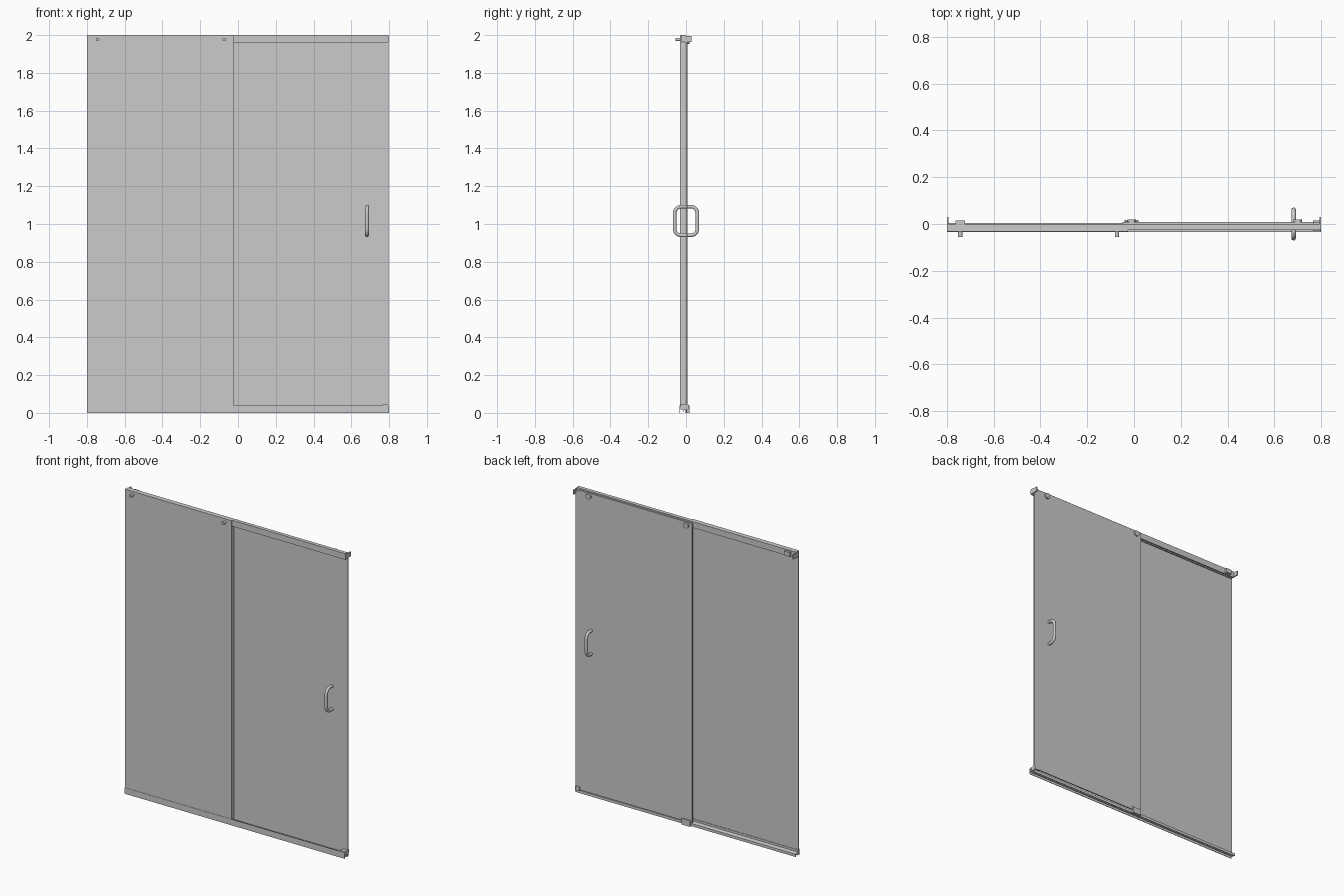
import bpy, bmesh, math
from mathutils import Vector, Matrix

if "Cube" in bpy.data.objects:
    bpy.data.objects.remove(bpy.data.objects["Cube"])


def finish(name, bm):
    bmesh.ops.recalc_face_normals(bm, faces=bm.faces[:])
    me = bpy.data.meshes.new(name)
    bm.to_mesh(me)
    bm.free()
    ob = bpy.data.objects.new(name, me)
    bpy.context.collection.objects.link(ob)
    return ob


def smooth(ob):
    bpy.ops.object.select_all(action='DESELECT')
    ob.select_set(True)
    bpy.context.view_layer.objects.active = ob
    bpy.ops.object.shade_smooth_by_angle()


def box(name, x, y, z):
    bm = bmesh.new()
    bmesh.ops.create_cube(bm, size=1)
    for v in bm.verts:
        v.co = Vector([(r[0] + r[1]) / 2 + c * (r[1] - r[0]) for r, c in zip((x, y, z), v.co)])
    return finish(name, bm)


def rail(name, x0, x1, profile):
    # extrude a closed (y, z) profile along x
    bm = bmesh.new()
    f = bm.faces.new([bm.verts.new((x0, y, z)) for y, z in profile])
    ext = bmesh.ops.extrude_face_region(bm, geom=[f])
    for g in ext['geom']:
        if isinstance(g, bmesh.types.BMVert):
            g.co.x = x1
    return finish(name, bm)


def disc(name, x, z, r, y0, y1):
    bm = bmesh.new()
    m = Matrix.Translation((x, (y0 + y1) / 2, z)) @ Matrix.Rotation(math.pi / 2, 4, 'X')
    bmesh.ops.create_cone(bm, cap_ends=True, segments=32, radius1=r, radius2=r, depth=y1 - y0, matrix=m)
    smooth(finish(name, bm))


def handle(name, x, y0, y1):
    # D-shaped pull bar with rounded corners
    zb, zt, r = 0.94, 1.092, 0.035
    s = 1 if y1 > y0 else -1
    pts = [(y0, zb)]
    for cz, a0 in ((zb + r, -90), (zt - r, 0)):
        for i in range(9):
            a = math.radians(a0 + i * 90 / 8)
            pts.append((y1 + s * r * (math.cos(a) - 1), cz + r * math.sin(a)))
    pts.append((y0, zt))
    cu = bpy.data.curves.new(name, 'CURVE')
    cu.dimensions = '3D'
    cu.bevel_depth = 0.01
    cu.bevel_resolution = 5
    cu.use_fill_caps = True
    sp = cu.splines.new('POLY')
    sp.points.add(len(pts) - 1)
    for p, (y, z) in zip(sp.points, pts):
        p.co = (x, y, z, 1)
    ob = bpy.data.objects.new(name, cu)
    bpy.context.collection.objects.link(ob)
    bpy.ops.object.select_all(action='DESELECT')
    ob.select_set(True)
    bpy.context.view_layer.objects.active = ob
    bpy.ops.object.convert(target='MESH')
    smooth(bpy.context.object)


# glass panels
box("fixed_panel", (-0.8, -0.025), (-0.033, -0.025), (0.036, 2.0))
box("sliding_door", (-0.05, 0.77), (0.0, 0.009), (0.024, 1.992))

# hollow header, open underneath with inward lips
rail("header_rail", -0.797, 0.797, [
    (-0.025, 1.96), (-0.025, 2.0), (-0.001, 2.0), (-0.001, 1.96), (-0.008, 1.96),
    (-0.008, 1.964), (-0.004, 1.964), (-0.004, 1.996), (-0.022, 1.996),
    (-0.022, 1.964), (-0.018, 1.964), (-0.018, 1.96)])

# hollow bottom rail with raised front lip
rail("bottom_rail", -0.8, 0.8, [
    (-0.035, 0.0), (-0.035, 0.04), (-0.033, 0.04), (-0.033, 0.036), (-0.022, 0.036),
    (-0.022, 0.022), (0.004, 0.018), (0.004, 0.0), (0.001, 0.0), (0.001, 0.015),
    (-0.014, 0.017), (-0.014, 0.004), (-0.017, 0.004), (-0.017, 0.018),
    (-0.026, 0.02), (-0.026, 0.03), (-0.032, 0.03), (-0.032, 0.0)])

# vertical seals
box("overlap_seal", (-0.031, -0.026), (-0.025, -0.002), (0.036, 1.96))
rail_seal = box("door_edge_seal", (0.77, 0.798), (0.001, 0.008), (0.03, 1.985))

# end brackets of the header
for side, s in (("left", -1), ("right", 1)):
    box(side + "_header_bracket", sorted((s * 0.794, s * 0.8)), (-0.025, 0.03), (1.964, 1.994))

# bolts through the fixed panel, rollers on the door, door stop
for side, x in (("left", -0.743), ("right", -0.073)):
    disc(side + "_panel_bolt", x, 1.977, 0.009, -0.056, -0.033)
for side, x in (("left", -0.01), ("right", 0.70)):
    disc(side + "_door_roller", x, 1.972, 0.018, 0.009, 0.019)
box("door_stop", (-0.763, -0.723), (-0.001, 0.014), (1.966, 1.994))

# bottom guides
box("door_guide_block", (-0.04, 0.02), (0.01, 0.018), (0.0, 0.04))
box("door_guide_base", (-0.04, 0.02), (-0.002, 0.011), (0.0, 0.018))
box("end_guide", (0.765, 0.798), (-0.03, 0.014), (0.018, 0.044))

# handles on both faces
handle("front_handle", 0.683, 0.002, -0.06)
handle("back_handle", 0.683, 0.007, 0.06)
